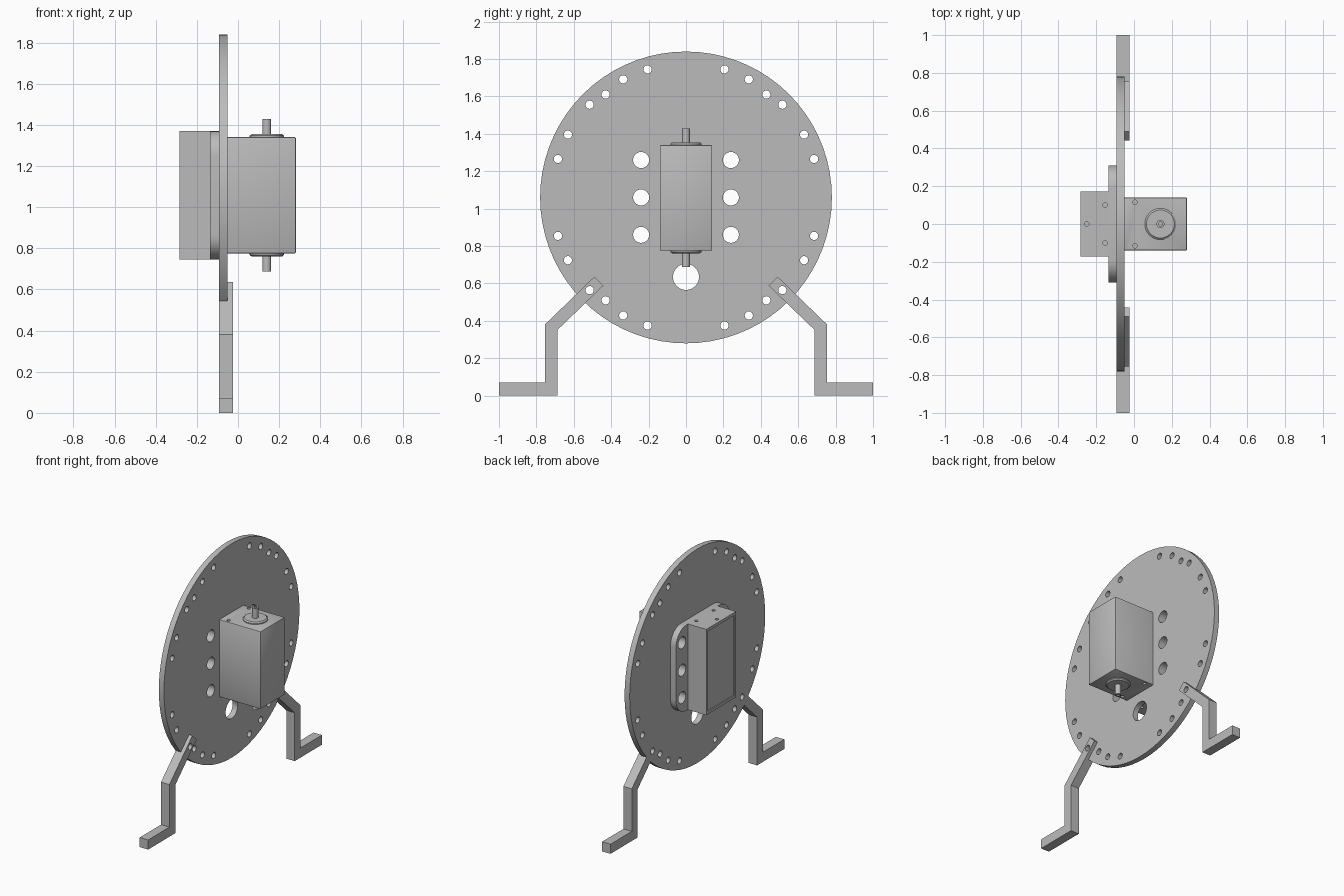
import bpy, bmesh, math
from mathutils import Matrix, Vector

if "Cube" in bpy.data.objects:
    bpy.data.objects.remove(bpy.data.objects["Cube"], do_unlink=True)

grey = bpy.data.materials.new("plain grey")
grey.use_nodes = True
grey.diffuse_color = (0.5, 0.5, 0.5, 1)
grey.node_tree.nodes["Principled BSDF"].inputs["Base Color"].default_value = (0.5, 0.5, 0.5, 1)

HUB = 1.06                       # height of the disc centre
DISC_BACK, DISC_FRONT = -0.092, -0.051
DISC_R = 0.78


def finish(name, bm):
    bmesh.ops.recalc_face_normals(bm, faces=bm.faces)
    mesh = bpy.data.meshes.new(name)
    bm.to_mesh(mesh)
    bm.free()
    mesh.materials.append(grey)
    obj = bpy.data.objects.new(name, mesh)
    bpy.context.collection.objects.link(obj)
    return obj


def activate(obj):
    bpy.ops.object.select_all(action="DESELECT")
    obj.select_set(True)
    bpy.context.view_layer.objects.active = obj


def smooth(obj):
    activate(obj)
    bpy.ops.object.shade_smooth_by_angle(angle=math.radians(30))


def cut(obj, bm):
    """Subtract a bmesh from an object."""
    tool = finish("cutter", bm)
    tool.hide_render = True
    activate(obj)
    mod = obj.modifiers.new("cut", "BOOLEAN")
    mod.operation, mod.solver, mod.object = "DIFFERENCE", "EXACT", tool
    bpy.ops.object.modifier_apply(modifier=mod.name)
    bpy.data.objects.remove(tool, do_unlink=True)


def add_rod(bm, axis, centre, radius, length, sides=24):
    rot = Matrix.Rotation(math.pi / 2, 4, "Y") if axis == "X" else Matrix()
    bmesh.ops.create_cone(bm, cap_ends=True, segments=sides, radius1=radius, radius2=radius,
                          depth=length, matrix=Matrix.Translation(centre) @ rot)


def add_box(bm, lo, hi):
    lo, hi = Vector(lo), Vector(hi)
    size = Matrix.Diagonal((hi - lo).to_4d())
    size[3][3] = 1
    bmesh.ops.create_cube(bm, size=1, matrix=Matrix.Translation((lo + hi) / 2) @ size)


def prism(name, points, x0, x1):
    """Extrude a (y, z) outline from x0 to x1."""
    bm = bmesh.new()
    face = bm.faces.new([bm.verts.new((x0, y, z)) for y, z in points])
    new = bmesh.ops.extrude_face_region(bm, geom=[face])["geom"]
    bmesh.ops.translate(bm, vec=(x1 - x0, 0, 0),
                        verts=[v for v in new if isinstance(v, bmesh.types.BMVert)])
    return finish(name, bm)


def cross_holes(holes):
    """Rods along x for (y, z, radius) holes."""
    bm = bmesh.new()
    for y, z, r in holes:
        add_rod(bm, "X", (-0.08, y, z), r, 0.3)
    return bm


def side_holes(spots, heights):
    """Shallow screw holes in the top and bottom faces."""
    bm = bmesh.new()
    for x, y in spots:
        for z in heights:
            add_rod(bm, "Z", (x, y, z), 0.012, 0.08, 16)
    return bm


# Hole layout: rim holes in four quadrants, plate holes, lower opening
rim = [(0.715, a) for a in (16.7, 28, 43.9, 62, 73.3)] + [(0.698, 52)]
rim_holes = [(sy * r * math.cos(math.radians(a)), HUB + sz * r * math.sin(math.radians(a)), 0.022)
             for r, a in rim for sy in (-1, 1) for sz in (-1, 1)]
plate_holes = [(s * 0.24, HUB + dz, 0.043) for s in (-1, 1) for dz in (-0.2, 0, 0.2)]

# Disc
bm = bmesh.new()
add_rod(bm, "X", ((DISC_BACK + DISC_FRONT) / 2, 0, HUB), DISC_R, DISC_FRONT - DISC_BACK, 72)
disc = finish("disc", bm)
cut(disc, cross_holes(rim_holes + plate_holes + [(0, 0.635, 0.07)]))
smooth(disc)

# Legs, notched around the disc rim and drilled for the fixing hole
leg_outline = [(1, 0), (1, 0.07), (0.755, 0.07), (0.755, 0.38), (0.49, 0.636),
               (0.442, 0.588), (0.687, 0.352), (0.687, 0)]
for side, name in ((1, "rear_leg"), (-1, "front_leg")):
    leg = prism(name, [(side * y, z) for y, z in leg_outline], DISC_BACK, -0.024)
    bm = bmesh.new()
    add_rod(bm, "X", (DISC_FRONT - 0.05, 0, HUB), DISC_R, 0.1, 72)
    cut(leg, bm)
    cut(leg, cross_holes([h for h in rim_holes if h[1] < HUB]))
    smooth(leg)

# Rounded mounting plate behind the disc
corner, half_y, low, high = 0.12, 0.31, 0.745, 1.37
outline = []
for quarter, (cy, cz) in enumerate(((half_y - corner, high - corner), (corner - half_y, high - corner),
                                    (corner - half_y, low + corner), (half_y - corner, low + corner))):
    for step in range(9):
        a = (quarter + step / 8) * math.pi / 2
        outline.append((cy + corner * math.cos(a), cz + corner * math.sin(a)))
plate = prism("mounting_plate", outline, -0.136, DISC_BACK)
cut(plate, cross_holes(plate_holes))
smooth(plate)

# Rear housing with a shallow recessed panel
bm = bmesh.new()
add_box(bm, (-0.284, -0.172, low), (-0.136, 0.172, high))
bm.normal_update()
back = [f for f in bm.faces if f.normal.x < -0.9]
bmesh.ops.inset_region(bm, faces=back, thickness=0.03)
bmesh.ops.inset_region(bm, faces=back, thickness=0.001, depth=-0.006)
housing = finish("rear_housing", bm)
cut(housing, side_holes([(-0.25, 0), (-0.153, 0.1), (-0.153, -0.1)], (low, high)))
smooth(housing)

# Motor body with softened edges
bottom, top = 0.775, 1.34
bm = bmesh.new()
add_box(bm, (DISC_FRONT, -0.14, bottom), (0.281, 0.14, top))
bmesh.ops.bevel(bm, geom=[e for e in bm.edges if max(v.co.x for v in e.verts) > 0],
                offset=0.006, segments=2, profile=0.5, affect="EDGES")
motor = finish("motor_body", bm)
cut(motor, side_holes([(0.005, 0.115), (0.005, -0.115)], (bottom, top)))
smooth(motor)

# Bearing bosses and shaft ends, turned from one profile
profile = [(0.083, -0.005), (0.083, 0.007), (0.074, 0.015), (0.021, 0.015), (0.021, 0.088),
           (0.01, 0.088), (0.01, 0.07), (0, 0.07)]
for name, base, way in (("upper_shaft", top, 1), ("lower_shaft", bottom, -1)):
    bm = bmesh.new()
    verts = [bm.verts.new((0.14 + r, 0, base + way * h)) for r, h in profile]
    edges = [bm.edges.new(pair) for pair in zip(verts, verts[1:])]
    bmesh.ops.spin(bm, geom=verts + edges, cent=(0.14, 0, 0), axis=(0, 0, 1),
                   angle=math.tau, steps=32)
    bmesh.ops.remove_doubles(bm, verts=bm.verts, dist=0.0005)
    bmesh.ops.holes_fill(bm, edges=bm.edges, sides=0)
    smooth(finish(name, bm))
